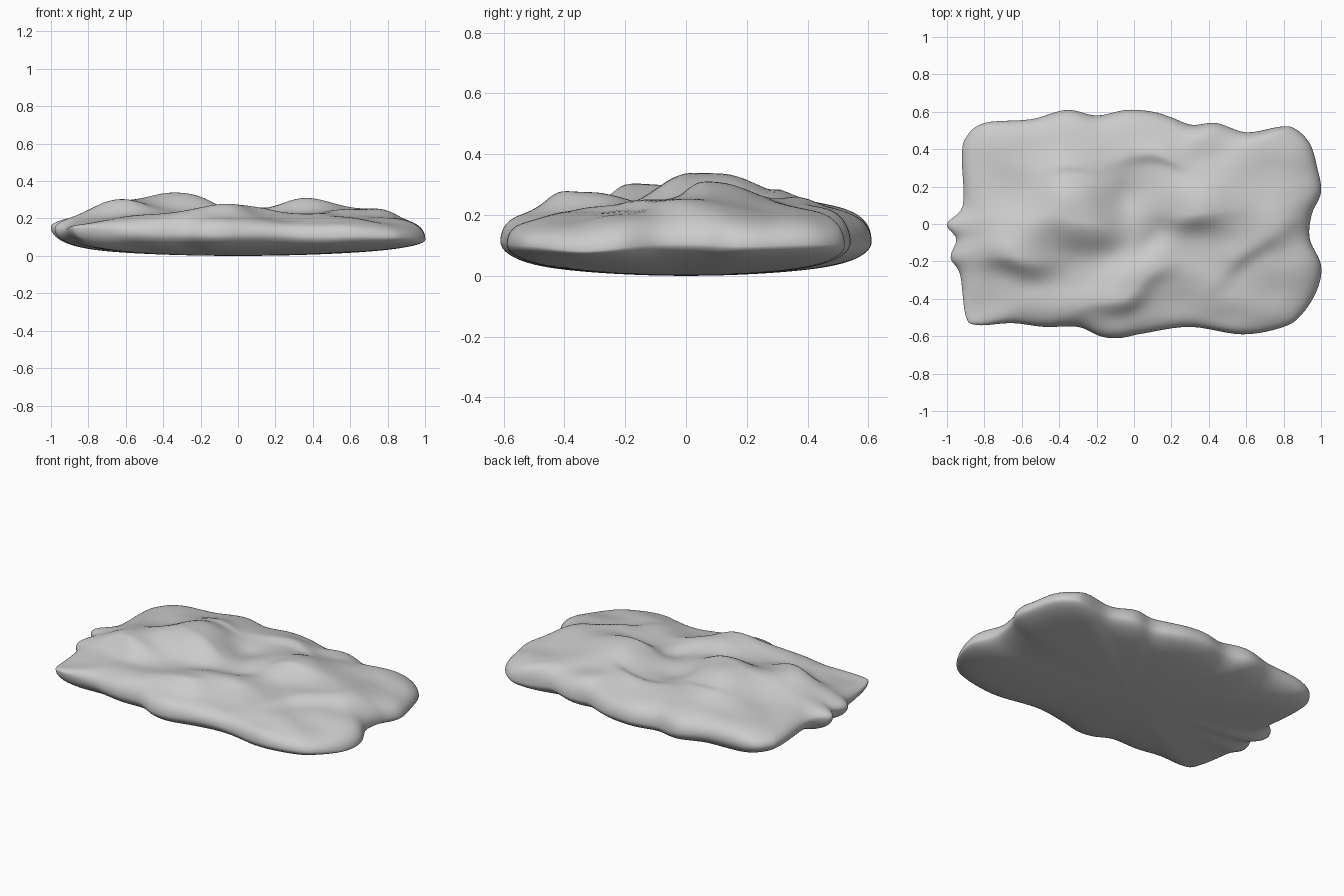
import bpy, bmesh, math
from mathutils import Vector, noise

if "Cube" in bpy.data.objects:
    bpy.data.objects.remove(bpy.data.objects["Cube"])

# Plan outline, counter-clockwise
OUTLINE = [(1.0, .17), (.98, .3), (.94, .43), (.86, .51), (.78, .52), (.6, .49), (.44, .54),
           (.31, .53), (.2, .57), (.1, .6), (-.04, .61), (-.2, .58), (-.36, .61), (-.55, .56),
           (-.8, .54), (-.9, .46), (-.92, .35), (-.915, .1), (-1.0, 0), (-.95, -.08),
           (-.98, -.18), (-.93, -.27), (-.9, -.49), (-.84, -.54), (-.65, -.53), (-.48, -.55),
           (-.3, -.55), (-.18, -.6), (-.08, -.61), (.05, -.585), (.3, -.55), (.58, -.59),
           (.8, -.55), (.9, -.48), (.98, -.35), (1.0, -.22), (.94, -.08), (.95, .05)]

# Folds on top: x, y, half length, half depth, turn in degrees, height; front sides are steeper
FOLDS = [(-.33, .02, .26, .3, -4, .12), (-.64, -.18, .17, .22, 5, .085),
         (-.06, -.36, .24, .14, 30, .06), (.37, .06, .24, .24, 0, .09),
         (.57, -.16, .22, .12, 38, .03), (.8, 0, .14, .16, 20, .035),
         (.08, .34, .2, .08, -10, .025), (-.01, .12, .12, .14, 0, -.035),
         (-.34, .3, .12, .06, 10, .015), (.1, -.06, .14, .06, 55, -.02),
         (.35, -.5, .3, .16, 0, -.035), (.85, -.45, .2, .2, 0, -.03),
         (-.85, -.48, .2, .16, 0, -.035)]


def smooth_loop(pts, steps):
    """Closed Catmull-Rom curve through the points."""
    p = [Vector(q) for q in pts]
    n, out = len(p), []
    for i in range(n):
        a, b, c, d = (p[(i + k) % n] for k in (-1, 0, 1, 2))
        for s in range(steps):
            t = s / steps
            out.append(.5 * (2 * b + (c - a) * t + (2 * a - 5 * b + 4 * c - d) * t * t
                             + (3 * b - a - 3 * c + d) * t ** 3))
    return out


def top_height(x, y):
    # gentle warp makes the folds wander
    wx = x + .05 * noise.noise(Vector((x * 3, y * 3, 11)))
    wy = y + .07 * noise.noise(Vector((x * 3.5, y * 3.5, 21)))
    z = .222 - .015 * x * x
    for fx, fy, rx, ry, turn, h in FOLDS:
        a = math.radians(turn)
        u = (wx - fx) * math.cos(a) + (wy - fy) * math.sin(a)
        v = (wy - fy) * math.cos(a) - (wx - fx) * math.sin(a)
        depth = ry * (.45 if v < 0 and h > 0 else 1)
        z += h * math.exp(-(u / rx) ** 2 - (v / depth) ** 2)
    return z + .012 * noise.noise(Vector((x * 4, y * 6, 3)))


def surface(p, r, upper):
    """Point on the slab at fraction r from the centre to the rim."""
    x, y = p * r
    rim = .115 - .015 * p.x + .015 * noise.noise(Vector((p.x * 3, p.y * 3, 7)))
    rim -= .02 * math.exp(-((p.x - .97) / .2) ** 2 - ((p.y + .32) / .15) ** 2)
    rim += .025 * math.exp(-((p.x + .95) / .15) ** 2 - (p.y / .25) ** 2)
    rim += .02 * math.exp(-((p.x + .87) / .2) ** 2 - ((p.y + .52) / .15) ** 2)
    if upper:
        z = rim + (top_height(x, y) - rim) * math.sqrt(max(0, 1 - r ** 11))
    else:
        under = .045 * r * r
        z = under + (rim - under) * (1 - math.sqrt(max(0, 1 - r ** 9)))
    return x, y, z


# Rock slab: rings from the underside centre, round the rim, to the top centre
outline = smooth_loop(OUTLINE, 6)
radii = [math.sin(math.pi / 2 * i / 50) for i in range(1, 51)]
bm = bmesh.new()
levels = [(r, False) for r in radii] + [(r, True) for r in reversed(radii[:-1])]
rings = [[bm.verts.new(surface(p, r, up)) for p in outline] for r, up in levels]
n = len(outline)
for lo, hi in zip(rings, rings[1:]):
    for i in range(n):
        j = (i + 1) % n
        bm.faces.new((lo[i], lo[j], hi[j], hi[i]))
for ring, up in ((rings[0], False), (rings[-1], True)):
    c = bm.verts.new((0, 0, top_height(0, 0) if up else 0))
    for i in range(n):
        bm.faces.new((c, ring[i], ring[(i + 1) % n]))
bmesh.ops.recalc_face_normals(bm, faces=bm.faces)
for f in bm.faces:
    f.smooth = True
mesh = bpy.data.meshes.new("rock_slab")
bm.to_mesh(mesh)
bm.free()
slab = bpy.data.objects.new("rock_slab", mesh)
bpy.context.collection.objects.link(slab)
